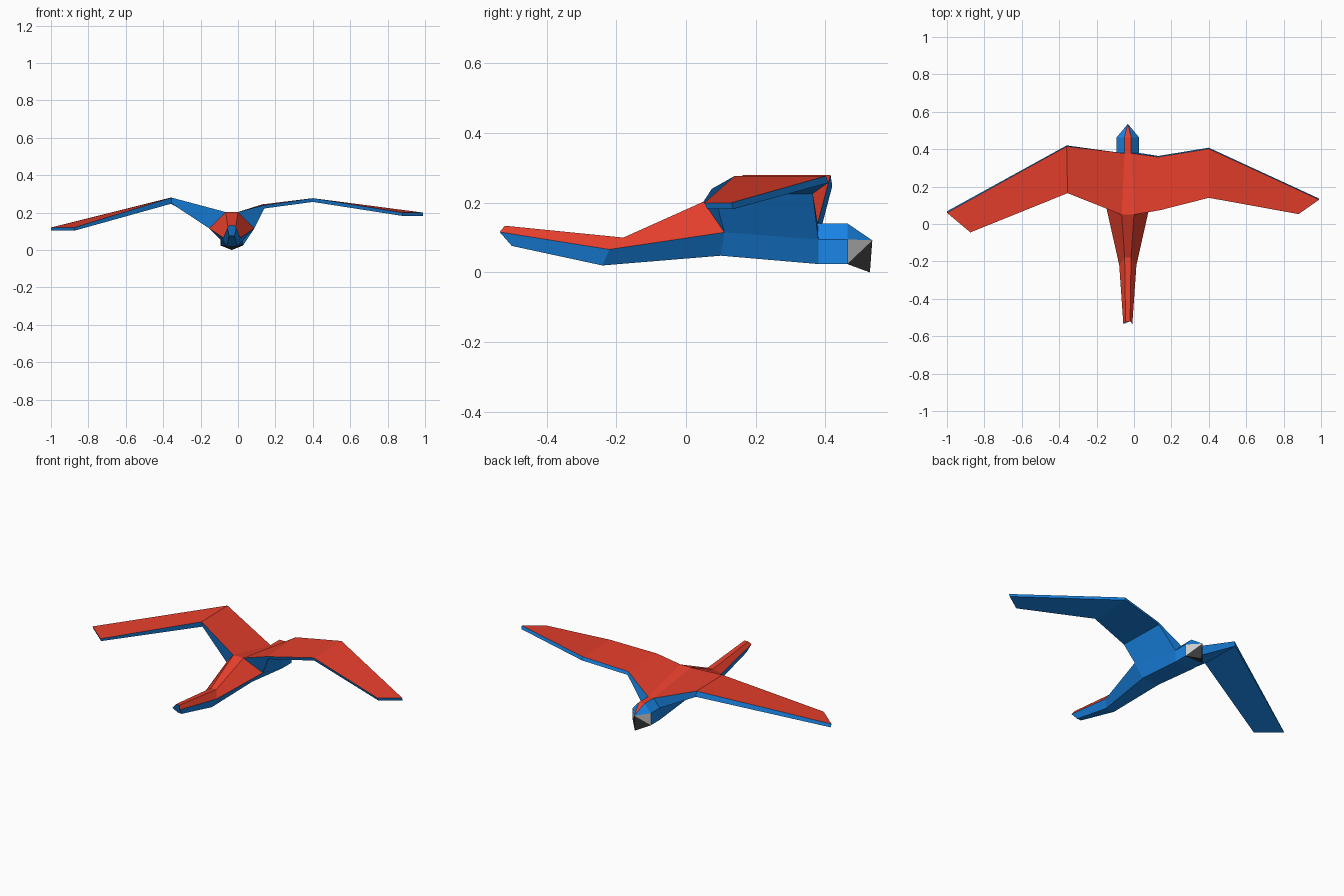
import bpy, bmesh

if "Cube" in bpy.data.objects:
    bpy.data.objects.remove(bpy.data.objects["Cube"])


def material(name, rgb):
    m = bpy.data.materials.new(name)
    m.diffuse_color = (*rgb, 1)
    m.use_nodes = True
    m.node_tree.nodes["Principled BSDF"].inputs["Base Color"].default_value = m.diffuse_color
    return m


RED = material("red", (0.80, 0.05, 0.025))
BLUE = material("blue", (0.01, 0.24, 0.80))
PALE = material("pale", (0.85, 0.85, 0.85))
BLACK = material("black", (0.04, 0.04, 0.04))
MATS = [RED, BLUE, PALE, BLACK]


def make(name, verts, faces, open_faces=()):
    """faces: (indices, material index); open_faces are removed after fixing normals."""
    bm = bmesh.new()
    vs = [bm.verts.new(v) for v in verts]
    made = []
    for idx, mat in faces:
        f = bm.faces.new([vs[i] for i in idx])
        f.material_index = mat
        made.append(f)
    bmesh.ops.recalc_face_normals(bm, faces=bm.faces[:])
    bmesh.ops.delete(bm, geom=[made[i] for i in open_faces], context='FACES')
    me = bpy.data.meshes.new(name)
    bm.to_mesh(me)
    bm.free()
    for m in MATS:
        me.materials.append(m)
    ob = bpy.data.objects.new(name, me)
    bpy.context.collection.objects.link(ob)


def loft(name, rings, colour, open_faces=()):
    n = len(rings[0])
    verts = [v for r in rings for v in r]
    faces = [((s * n + k, s * n + (k + 1) % n, (s + 1) * n + (k + 1) % n, (s + 1) * n + k),
              colour(s, k)) for s in range(len(rings) - 1) for k in range(n)]
    last = (len(rings) - 1) * n
    faces += [(tuple(range(n)), 1), (tuple(range(last, last + n)), 1)]
    make(name, verts, faces, [i % len(faces) for i in open_faces])


CX = -0.033


def hexagon(top, mid, bottom):
    """Six-sided body section from (half width, y, z) of its three levels."""
    order = [(top, -1), (top, 1), (mid, 1), (bottom, 1), (bottom, -1), (mid, -1)]
    return [(CX + s * w, y, z) for (w, y, z), s in order]


# Body: tail tip, tail base, hips, shoulders, face
body = [
    hexagon((0.012, -0.52, 0.134), (0.024, -0.535, 0.116), (0.014, -0.50, 0.076)),
    hexagon((0.017, -0.18, 0.10), (0.046, -0.22, 0.066), (0.028, -0.24, 0.02)),
    hexagon((0.033, 0.05, 0.203), (0.12, 0.11, 0.115), (0.055, 0.10, 0.048)),
    hexagon((0.018, 0.378, 0.141), (0.06, 0.38, 0.095), (0.06, 0.38, 0.024)),
    hexagon((0.018, 0.463, 0.141), (0.06, 0.463, 0.095), (0.06, 0.463, 0.024)),
]


def body_colour(s, k):
    if k == 0:
        return 0
    return 0 if k in (1, 5) and s < 2 else 1


# wing sockets and the face behind the beak stay open
loft("body", body, body_colour, open_faces=(13, 17, -1))

# Brow and beak share the front ring of the head
face = body[-1]
tip, low = (CX, 0.535, 0.092), (CX, 0.528, 0.0)
make("brow", face + [tip],
     [((1, 0, 6), 0), ((2, 1, 6), 1), ((0, 5, 6), 1), ((0, 1, 2, 3, 4, 5), 1),
      ((6, 2, 3, 4, 5), 1)], open_faces=(3, 4))
make("beak", face[2:] + [tip, low],
     [((0, 1, 4), 2), ((1, 5, 4), 3), ((2, 3, 4), 2), ((5, 2, 4), 3),
      ((1, 2, 5), 3), ((0, 1, 2, 3), 3), ((0, 3, 4), 1)], open_faces=(5, 6))


def section(lead, trail, thick, lip):
    """Wing rib: top edge points and a slightly longer lower edge."""
    (lx, ly, lz), (tx, ty, tz) = lead, trail
    return [trail, lead, (lx, ly + lip, lz - thick), (tx, ty + 0.008, tz - thick)]


def wing(name, side, ribs):
    a, b = (1, 2) if side > 0 else (0, 5)
    root = [body[2][a], body[3][a], body[3][b], body[2][b]]
    loft(name, [root] + ribs, lambda s, k: 0 if k == 0 else 1, open_faces=(-2,))


wing("right_wing", 1, [
    section((0.13, 0.358, 0.244), (0.14, 0.074, 0.24), 0.018, 0.006),
    section((0.40, 0.402, 0.277), (0.40, 0.14, 0.277), 0.02, 0.006),
    section((0.99, 0.13, 0.20), (0.88, 0.053, 0.20), 0.018, 0.006)])
wing("left_wing", -1, [
    section((-0.36, 0.415, 0.28), (-0.355, 0.165, 0.28), 0.032, 0.005),
    section((-1.0, 0.06, 0.12), (-0.875, -0.045, 0.12), 0.017, 0.008)])
